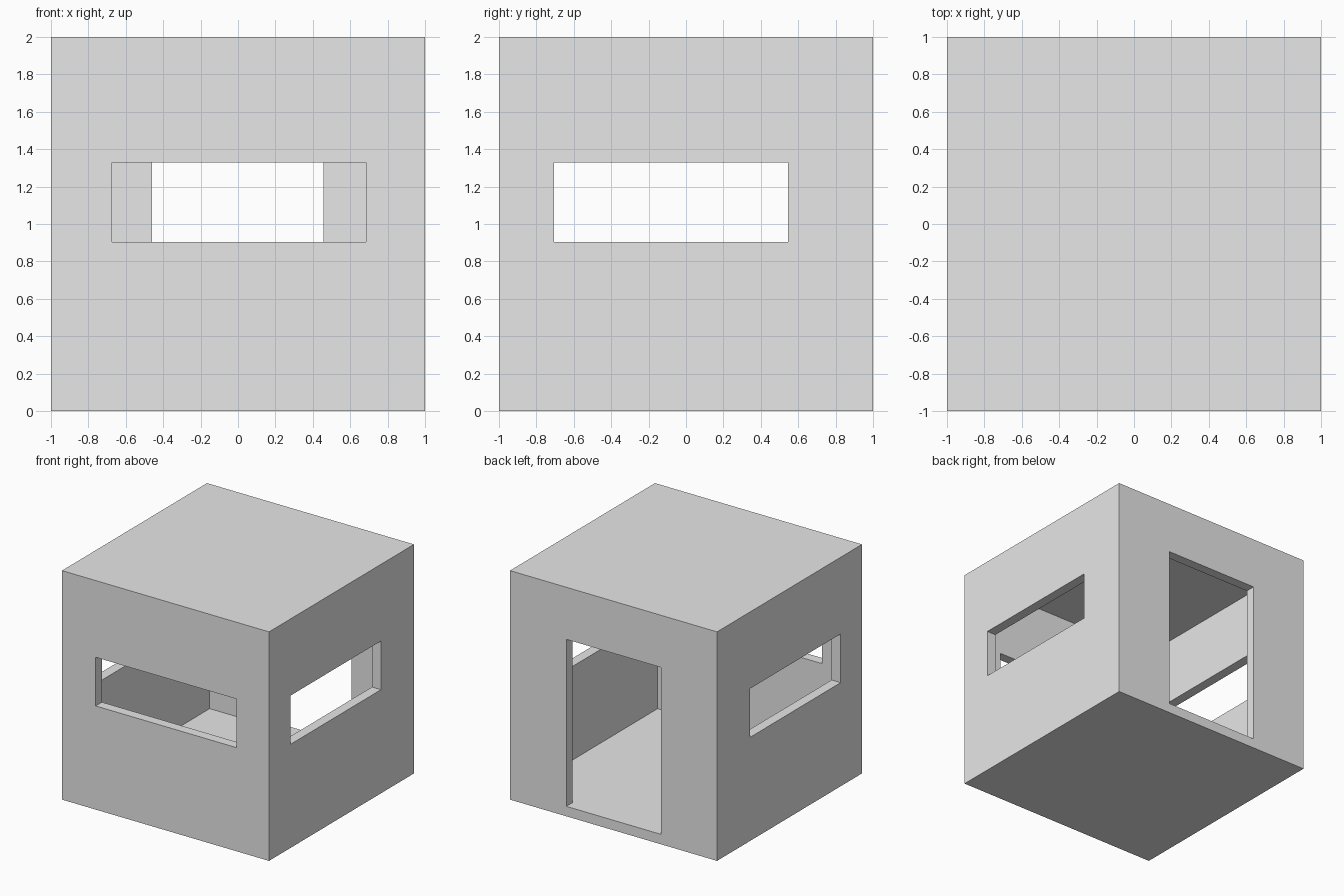
import bpy

if "Cube" in bpy.data.objects:
    bpy.data.objects.remove(bpy.data.objects["Cube"])

WALL = 0.087  # thickness of walls, floor and roof

grey = bpy.data.materials.new("light grey")
grey.diffuse_color = (0.8, 0.8, 0.8, 1)
grey.use_nodes = True
grey.node_tree.nodes["Principled BSDF"].inputs["Base Color"].default_value = grey.diffuse_color


def box(name, x, y, z):
    """Box spanning the given (min, max) ranges."""
    spans = (x, y, z)
    bpy.ops.mesh.primitive_cube_add(size=1, location=[(a + b) / 2 for a, b in spans])
    ob = bpy.context.object
    ob.name = name
    ob.scale = [b - a for a, b in spans]
    bpy.ops.object.transform_apply(location=True, rotation=False, scale=True)
    ob.data.materials.append(grey)
    return ob


inner = (-1 + WALL, 1 - WALL)
window_z = (0.905, 1.33)

# Solid block that becomes the hut
hut = box("hut_shell", (-1, 1), (-1, 1), (0, 2))

# Room, window and doorway cutters
cutters = [
    box("room_cutter", inner, inner, (WALL, 2 - WALL)),
    box("front_window_cutter", (-0.675, 0.685), (-1.2, -0.8), window_z),
    box("side_windows_cutter", (-1.2, 1.2), (-0.705, 0.545), window_z),
    box("back_doorway_cutter", (-0.459, 0.456), (0.8, 1.2), (WALL, 1.545)),
]

bpy.context.view_layer.objects.active = hut
for cutter in cutters:
    cutter.hide_render = True
    mod = hut.modifiers.new(cutter.name, 'BOOLEAN')
    mod.operation = 'DIFFERENCE'
    mod.solver = 'EXACT'
    mod.object = cutter
    bpy.ops.object.modifier_apply(modifier=mod.name)

for cutter in cutters:
    bpy.data.objects.remove(cutter)
